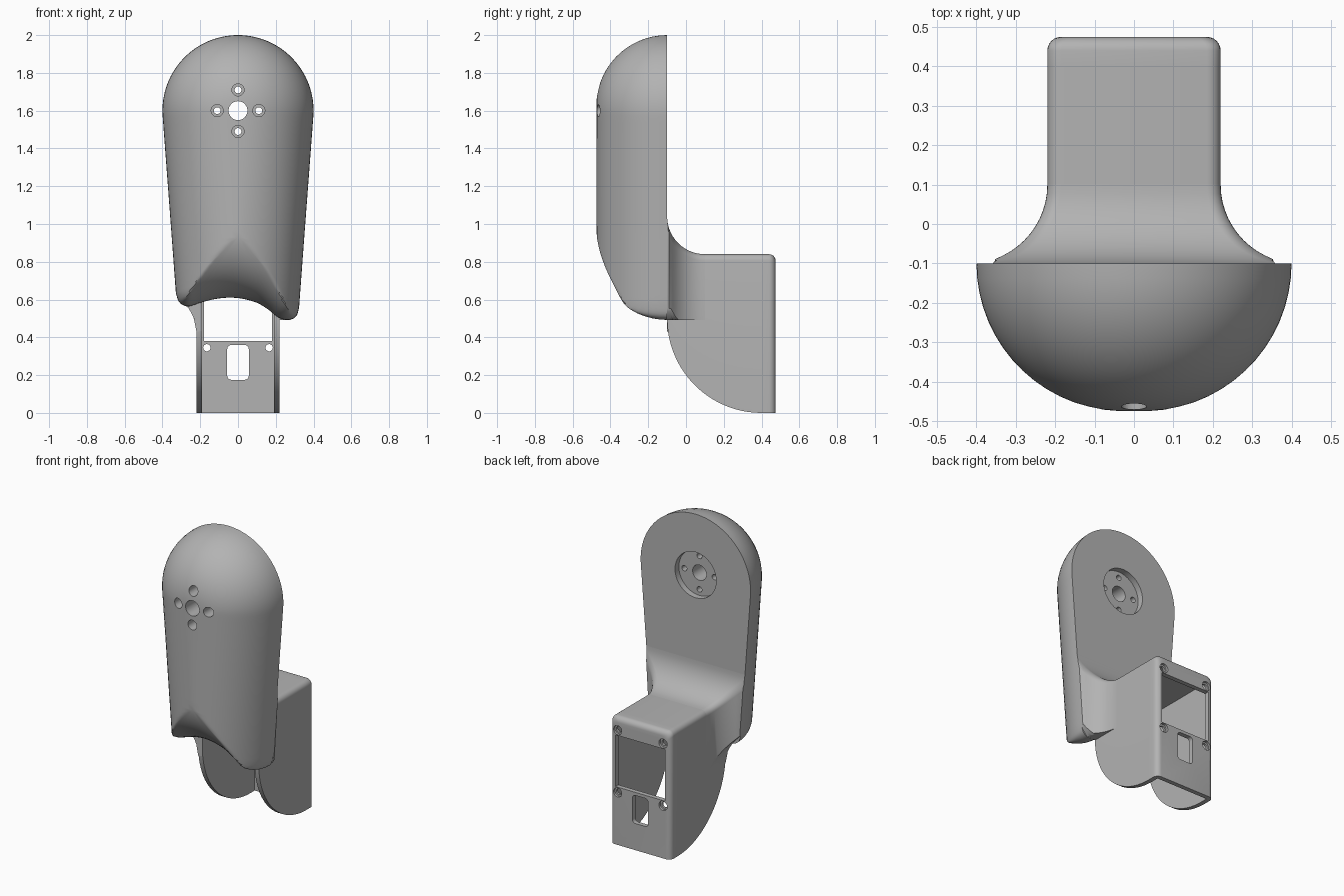
import bpy, bmesh, math
from mathutils import Vector
from mathutils.geometry import intersect_point_line

if "Cube" in bpy.data.objects:
    bpy.data.objects.remove(bpy.data.objects["Cube"])

grey = bpy.data.materials.new("plain_grey")
grey.use_nodes = True
grey.diffuse_color = (0.45, 0.45, 0.45, 1)
grey.node_tree.nodes["Principled BSDF"].inputs["Base Color"].default_value = grey.diffuse_color

BACK = -0.1      # plane of the shell's back
R = 0.375        # edge rounding of the shell
HUB = 1.6        # height of the hub


def make_object(name, bm):
    bmesh.ops.remove_doubles(bm, verts=bm.verts, dist=1e-5)
    bmesh.ops.recalc_face_normals(bm, faces=bm.faces)
    mesh = bpy.data.meshes.new(name)
    bm.to_mesh(mesh)
    bm.free()
    mesh.materials.append(grey)
    ob = bpy.data.objects.new(name, mesh)
    bpy.context.collection.objects.link(ob)
    return ob


def loft(name, rings, caps):
    bm = bmesh.new()
    rows = [[bm.verts.new(p) for p in ring] for ring in rings]
    n = len(rows[0])
    for a, b in zip(rows, rows[1:]):
        for i in range(n):
            j = (i + 1) % n
            bm.faces.new((a[i], a[j], b[j], b[i]))
    for c in caps:
        bm.faces.new(rows[c])
    return make_object(name, bm)


def activate(ob):
    bpy.ops.object.select_all(action="DESELECT")
    ob.select_set(True)
    bpy.context.view_layer.objects.active = ob


def cut(targets, cutter):
    for ob in targets:
        mod = ob.modifiers.new("cut", "BOOLEAN")
        mod.operation, mod.solver, mod.object = "DIFFERENCE", "EXACT", cutter
        activate(ob)
        bpy.ops.object.modifier_apply(modifier=mod.name)
    bpy.data.objects.remove(cutter)


def bore(x, z, radius, y0, y1):
    rings = [[(x + radius * math.cos(a), y, z + radius * math.sin(a))
              for a in (math.tau * k / 40 for k in range(40))] for y in (y0, y1)]
    return loft("bore_cutter", rings, (0, -1))


def block(x, y0, y1, z0, z1, corner=0.0):
    # rectangular cutter with optionally rounded corners
    pts = []
    for sx, sz, start in ((1, 1, 0), (-1, 1, 90), (-1, -1, 180), (1, -1, 270)):
        for k in range(7 if corner else 1):
            a = math.radians(start + 15 * k)
            cx, cz = sx * (x - corner), (z1 - corner if sz > 0 else z0 + corner)
            pts.append((cx + corner * math.cos(a), cz + corner * math.sin(a)))
    return loft("block_cutter", [[(px, y, pz) for px, pz in pts] for y in (y0, y1)], (0, -1))


def lerp(a, b, n):
    return [a.lerp(b, k / n) for k in range(n)]


def curve(pts, n=4):
    # smooth curve through the points
    out = []
    ext = [pts[0]] + pts + [pts[-1]]
    for p, q, r, s in zip(ext, ext[1:], ext[2:], ext[3:]):
        for k in range(n):
            t = k / n
            out.append(0.5 * (2 * q + (r - p) * t + (2 * p - 5 * q + 4 * r - s) * t ** 2
                              + (3 * q - p - 3 * r + s) * t ** 3))
    return out + [pts[-1]]


# Shell outline: domed top, tapered sides, wavy lower edge
TIP = 0.93
half = lambda z: 0.4 - 0.0735 * (HUB - z)
arc = [Vector((0.4 * math.cos(a), HUB + 0.4 * math.sin(a)))
       for a in (math.radians(-4 + 188 * k / 60) for k in range(61))]
wave = curve([Vector(p) for p in (
    (-0.328, 0.63), (-0.312, 0.587), (-0.28, 0.566), (-0.25, 0.566), (-0.2, 0.583),
    (-0.12, 0.603), (-0.05, 0.61), (0.02, 0.605), (0.1, 0.583), (0.16, 0.547),
    (0.21, 0.508), (0.25, 0.493), (0.29, 0.498), (0.315, 0.524), (0.325, 0.58))])
waist_l, waist_r = Vector((-half(TIP), TIP)), Vector((half(TIP), TIP))
outline = (arc[:-1] + lerp(arc[-1], waist_l, 20) + lerp(waist_l, wave[0], 8)
           + wave[:-1] + lerp(wave[-1], waist_r, 8)
           + list(reversed([Vector((-p.x, p.y)) for p in lerp(arc[-1], waist_l, 20)[1:]] + [waist_r])))


def edge_distance(p):
    best = 9.0
    for a, b in zip(outline, outline[1:] + outline[:1]):
        q, t = intersect_point_line(p, a, b)
        q = a.lerp(b, min(1, max(0, t)))
        best = min(best, (p - q.to_2d()).length)
    return best


# Shell: rings shrink to a central spine, rounded by distance from the edge
rings = []
STEPS = 16
for k in range(STEPS + 1):
    t = 1 - math.cos(math.pi / 2 * k / STEPS)
    ring = []
    for p in outline:
        q = p.lerp(Vector((0, min(HUB, max(TIP, p.y)))), t)
        d = min(R, edge_distance(q)) if k else 0
        ring.append((q.x, BACK - math.sqrt(R * R - (R - d) ** 2), q.y))
    rings.append(ring)
bm = bmesh.new()
rows = [[bm.verts.new(p) for p in ring] for ring in rings]
for a, b in zip(rows, rows[1:]):
    for i in range(len(outline)):
        j = (i + 1) % len(outline)
        bm.faces.new((a[i], a[j], b[j], b[i]))
bm.faces.new(rows[0])
bmesh.ops.dissolve_degenerate(bm, edges=bm.edges, dist=1e-5)
shell = make_object("arm_shell", bm)

# Hub: back recess, shaft hole and four counterbored screw holes
cut([shell], bore(0, HUB, 0.15, BACK - 0.04, 0.1))
cut([shell], bore(0, HUB, 0.05, -0.6, 0.1))
for k in range(4):
    x, z = 0.11 * math.cos(k * math.pi / 2), HUB + 0.11 * math.sin(k * math.pi / 2)
    cut([shell], bore(x, z, 0.018, -0.6, 0.1))
    cut([shell], bore(x, z, 0.032, -0.6, -0.25))

# Bracket: rounded box with a curved lower front
W, TOP, DEPTH, EDGE = 0.22, 0.84, 0.475, 0.035


def arch(w, top, r=EDGE):
    # upper part of a section, right to left
    right = [(w - r + r * math.cos(a), top - r + r * math.sin(a))
             for a in (math.pi / 2 * k / 6 for k in range(7))]
    return right + [(-x, z) for x, z in reversed(right)]


sections = []
ys = [0.4 - 0.5 * math.cos(math.pi / 2 * k / 24) for k in range(25)]
ys += [DEPTH - EDGE + EDGE * math.sin(math.pi / 2 * k / 6) for k in range(7)]
for y in ys:
    low = 0.5 - math.sqrt(max(0, 0.25 - (y - 0.4) ** 2)) if y < 0.4 else 0
    e = max(0, y - DEPTH + EDGE)
    e = EDGE - math.sqrt(max(0, EDGE ** 2 - e ** 2))
    pts = [(W - e, low)] + arch(W - e, TOP - e) + [(e - W, low)]
    sections.append([(x, y, z) for x, z in pts])
bracket = loft("motor_bracket", sections, (0, -1))

# Flare: concave blend from the bracket to the shell's back
sections = []
for k in range(15):
    a = math.pi / 2 * k / 14
    y, f = 0.1 - 0.2 * math.sin(a), 0.2 * (1 - math.cos(a))
    w = W + f
    pts = []
    for i in range(9):
        x = W + (min(w, 0.33) - W) * i / 8
        pts.append((x, 0.493 + 1.2 * max(0, x - 0.28)))
    pts += arch(w, TOP + f)
    for i in range(8, -1, -1):
        x = W + (min(w, 0.33) - W) * i / 8
        pts.append((-x, 0.43 + 0.2 * math.sqrt(max(0, x - W) / 0.11)))
    sections.append([(max(-half(z), min(half(z), x)), y, z) for x, z in pts])
flare = loft("flare", sections, (0, -1))

# Hollow inside, back window, cable slot and screw holes
cut([bracket, flare], block(0.19, -0.3, DEPTH - 0.03, -0.2, 0.8))
cut([bracket], block(0.18, 0.3, 0.6, 0.38, 0.72))
cut([bracket], block(0.057, 0.3, 0.6, 0.175, 0.36, 0.022))
for x in (-0.165, 0.165):
    for z in (0.345, 0.755):
        cut([bracket], bore(x, z, 0.019, 0.4, 0.6))
        cut([bracket], bore(x, z, 0.03, DEPTH - 0.015, 0.6))

for ob in (shell, bracket, flare):
    activate(ob)
    bpy.ops.object.shade_smooth_by_angle(angle=math.radians(30))
